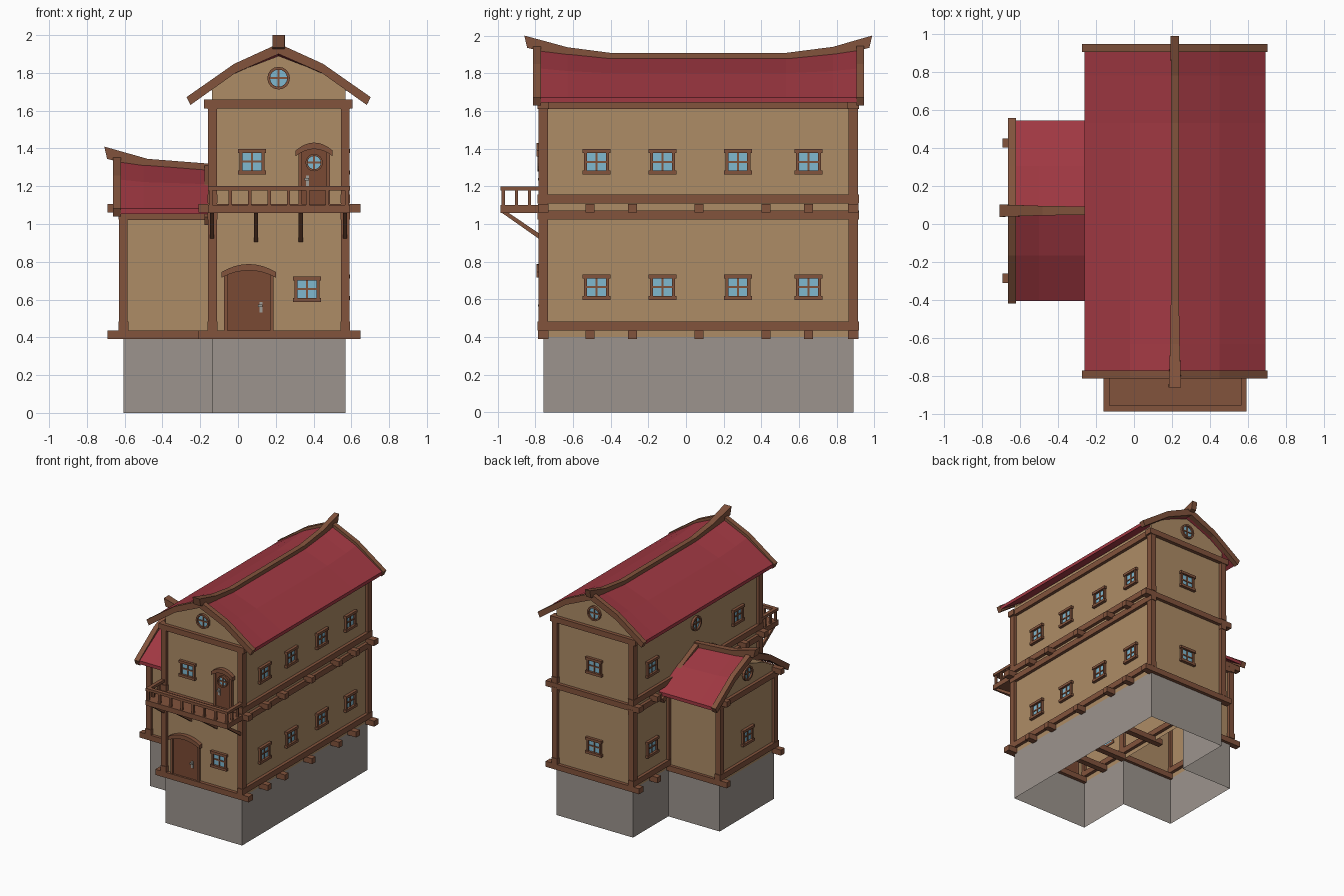
import bpy, bmesh, math
from mathutils import Matrix, Vector

if "Cube" in bpy.data.objects:
    bpy.data.objects.remove(bpy.data.objects["Cube"])

def lin(c):
    c /= 255
    return c / 12.92 if c < 0.04045 else ((c + 0.055) / 1.055) ** 2.4

def mat(name, r, g, b):
    m = bpy.data.materials.new(name)
    m.diffuse_color = (lin(r), lin(g), lin(b), 1)
    m.use_nodes = True
    m.node_tree.nodes["Principled BSDF"].inputs["Base Color"].default_value = m.diffuse_color
    return m

TIMBER = mat("timber_brown", 130, 83, 60)
DOOR = mat("door_brown", 122, 74, 52)
PLASTER = mat("plaster_tan", 174, 140, 102)
RED = mat("roof_red", 160, 56, 66)
STONE = mat("stone_grey", 156, 148, 141)
GLASS = mat("glass_blue", 128, 184, 208)
METAL = mat("handle_grey", 160, 158, 152)

parts = {}
def part(name, m):
    parts[name] = (bmesh.new(), m)
    return name

T = lambda x, y, z: Matrix.Translation((x, y, z))
RZ = lambda d: Matrix.Rotation(math.radians(d), 4, 'Z')
I = Matrix.Identity(4)

def box(p, lo, hi, M=I):
    c = [(a + b) / 2 for a, b in zip(lo, hi)]
    s = [abs(b - a) for a, b in zip(lo, hi)]
    bmesh.ops.create_cube(parts[p][0], size=1, matrix=M @ T(*c) @ Matrix.Diagonal((*s, 1)))

def loft(p, rings, M=I, wrap=True, caps=(True, True)):
    bm = parts[p][0]
    R = [[bm.verts.new(M @ Vector(v)) for v in r] for r in rings]
    n = len(R[0])
    faces = []
    for a, b in zip(R, R[1:]):
        for i in range(n if wrap else n - 1):
            j = (i + 1) % n
            faces.append(bm.faces.new((a[i], a[j], b[j], b[i])))
    if caps[0]:
        faces.append(bm.faces.new(R[0][::-1]))
    if caps[1]:
        faces.append(bm.faces.new(R[-1]))
    bmesh.ops.recalc_face_normals(bm, faces=faces)

def prism(p, pts, y0, y1, M=I):
    loft(p, [[(u, y, z) for u, z in pts] for y in (y0, y1)], M)

# ---- main dimensions
X0, X1, Y0, Y1 = -0.135, 0.568, -0.757, 0.888
WX, WY0, WY1 = -0.607, -0.285, 0.425
MAIN, WING = T(0.215, 0, 0), T(0, 0.07, -0.59) @ RZ(-90)

for n, m in (("stone_base", STONE), ("walls", PLASTER), ("beams", TIMBER), ("posts", TIMBER),
             ("roof_tiles", RED), ("barge_boards", TIMBER), ("ridge_beams", TIMBER),
             ("window_frames", TIMBER), ("window_glass", GLASS), ("doors", DOOR),
             ("door_frames", TIMBER), ("door_handles", METAL), ("balcony", TIMBER)):
    part(n, m)

# ---- stone base, an open L shaped shell
L = [(X0, Y0), (X1, Y0), (X1, Y1), (X0, Y1), (X0, WY1), (WX, WY1), (WX, WY0), (X0, WY0)]
loft("stone_base", [[(x, y, z) for x, y in L] for z in (0, 0.4)], caps=(False, False))

# ---- plaster walls with gables, open below
def walls(v0, v1, zb, M, caps):
    prof = [(-.353, zb), (-.353, 1.72), (-.235, 1.8), (0, 1.89), (.235, 1.8), (.353, 1.72), (.353, zb)]
    half = [(0 if u == 0 else u, z) for u, z in prof]
    loft("walls", [[(u, v, z) for u, z in half] for v in (v0, v1)], M, False, caps)
# the main ridge sags, so its side walls stay below the tiles
for a, b, c in ((Y0, Y0 + .02, (True, False)), (Y1 - .02, Y1, (False, True))):
    walls(a, b, 0.4, MAIN, c)
for x in (X0, X1):
    loft("walls", [[(x, y, 0.4), (x, y, 1.7)] for y in (Y0 + .02, Y1 - .02)], I, False, (False, False))
loft("walls", [[(u, v, z) for u, z in ((-.355, .99), (-.355, 1.7), (-.235, 1.77), (0, 1.85),
     (.235, 1.77), (.355, 1.7), (.355, .99))] for v in (WX, X0)], WING, False, (True, False))

# ---- sagging tiled roofs
def roof(stations, M):
    rings = []
    for v, apex, kink in stations:
        top = [(-.475, 1.672), (-.235, kink), (0, apex), (.235, kink), (.475, 1.672)]
        rings.append([(u, v, z) for u, z in top] + [(u, v, z - .028) for u, z in top[::-1]])
    loft("roof_tiles", rings, M)
roof([(-.775, 1.93, 1.825), (-.63, 1.91, 1.812), (-.4, 1.885, 1.80), (.53, 1.885, 1.80),
      (.78, 1.91, 1.812), (.91, 1.93, 1.825)], MAIN)
roof([(-.625, 1.93, 1.825), (-.5, 1.91, 1.812), (X0, 1.88, 1.80)], WING)

def barge(v0, v1, M, dz=0):
    top = [(-.487, 1.672), (-.235, 1.848), (0, 1.955), (.235, 1.848), (.487, 1.672)]
    low = [(-.467, 1.63), (-.228, 1.8), (0, 1.9), (.228, 1.8), (.467, 1.63)]
    prism("barge_boards", [(u, z + dz) for u, z in top + low[::-1]], v0, v1, M)
barge(-.812, -.77, MAIN)
barge(.905, .945, MAIN)
barge(-.662, -.62, WING)
barge(-.178, -.14, WING, -.045)

# ---- upswept ridge beams
def ridge(stations, M):
    loft("ridge_beams", [[(-w / 2, v, z), (w / 2, v, z), (w / 2, v + t, z - h), (-w / 2, v + t, z - h)]
                         for v, z, w, h, t in stations], M)
ridge([(-.858, 2.0, .065, .065, .015), (-.63, 1.938, .05, .055, 0), (-.4, 1.908, .043, .05, 0),
       (.53, 1.908, .043, .05, 0), (.78, 1.94, .043, .055, 0), (.988, 2.0, .045, .065, -.015)], MAIN)
ridge([(-.708, 2.0, .065, .065, .015), (-.48, 1.935, .05, .055, 0), (X0, 1.908, .04, .05, 0)], WING)

# ---- floor beams across the house
for y in (Y0, -.51, WY0, .07, WY1, .65, Y1):
    w = .028 if y in (Y0, Y1) else .024
    long = y in (WY0, WY1)
    for z in (.39, 1.06):
        box("beams", (-.69 if long else -.21, y - w, z), (.648, y + w, z + .046))
# side sills, floor bands and wall plates
for x in (X0, X1):
    for z in (.436, 1.025, 1.11, 1.61):
        box("beams", (x - .026, Y0 - .03, z), (x + .026, Y1 + .03, z + .047))
for y in (Y0, Y1):
    box("beams", (-.18, y - .03, 1.612), (.605, y + .03, 1.658))
for z in (.436, 1.025):
    box("beams", (WX - .026, WY0 - .03, z), (WX + .026, WY1 + .03, z + .047))
for y in (WY0, WY1):
    box("beams", (WX, y - .026, 1.02), (X0, y + .026, 1.062))

# ---- corner posts
for x in (X0, X1):
    for y in (Y0, Y1):
        box("posts", (x - .023, y - .025, .43), (x + .023, y + .025, 1.62))
for x in (WX, X0):
    for y in (WY0, WY1):
        box("posts", (x - .023, y - .023, .43), (x + .023, y + .023, 1.06))

# ---- windows, built facing -y and then turned
def window(M):
    box("window_glass", (-.055, -.005, -.05), (.055, .005, .05), M)
    for s in (-1, 1):
        box("window_frames", (s * .05, -.018, -.05), (s * .066, .005, .05), M)
        box("window_frames", (-.074, -.024, s * .046), (.074, .005, s * .067), M)
    box("window_frames", (-.005, -.011, -.05), (.005, 0, .05), M)
    box("window_frames", (-.055, -.011, -.005), (.055, 0, .005), M)

def round_window(M, r=.06, n=16):
    c = [(math.cos(2 * math.pi * i / n), math.sin(2 * math.pi * i / n)) for i in range(n + 1)]
    k = r * .76
    prism("window_glass", [(a * k, b * k) for a, b in c[:n]], -.006, .004, M)
    ring = lambda i: [(c[i][0] * q, y, c[i][1] * q) for q, y in ((k, -.02), (r, -.02), (r, .004), (k, .004))]
    loft("window_frames", [ring(i) for i in range(n + 1)], M, True, (False, False))
    box("window_frames", (-.005, -.012, -k), (.005, 0, k), M)
    box("window_frames", (-k, -.012, -.005), (k, 0, .005), M)

window(T(.365, Y0, .655))
window(T(.075, Y0, 1.33))
for z in (.665, 1.33):
    window(T(.215, Y1, z) @ RZ(180))
    for y in (-.475, -.125, .275, .65):
        window(T(X1, y, z) @ RZ(90))
    for y in (-.475, .65):
        window(T(X0, y, z) @ RZ(-90))
window(T(WX, .07, .665) @ RZ(-90))
round_window(T(.215, Y0, 1.772))
round_window(T(.215, Y1, 1.772) @ RZ(180))
round_window(T(WX, .07, 1.182) @ RZ(-90))
round_window(T(X0, .07, 1.47) @ RZ(-90))

# ---- arched doors
def arc(w, z, h, n=8):
    return [(w * (2 * i / n - 1), z + h * (1 - (2 * i / n - 1) ** 2)) for i in range(n + 1)]

def door(M, w, spring, rise, hx):
    prism("doors", [(-w, 0)] + arc(w, spring, rise) + [(w, 0)], -.012, .01, M)
    for s in (-1, 1):
        box("door_frames", (s * w, -.022, 0), (s * (w + .018), .01, spring), M)
    prism("door_frames", arc(w + .032, spring, rise + .012) +
          arc(w + .032, spring - .03, rise + .008)[::-1], -.035, .01, M)
    box("door_handles", (hx - .009, -.018, .095), (hx + .009, -.01, .15), M)
    box("door_handles", (hx - .016, -.028, .125), (hx + .008, -.018, .137), M)
door(T(.057, Y0, .436), .112, .31, .03, .065)
door(T(.403, Y0, 1.106), .066, .283, .03, -.035)
round_window(T(.403, Y0 - .01, 1.325), .046)

# ---- balcony with railing and braces
BX0, BX1, BY = -.16, .592, -.985
box("balcony", (BX0, BY, 1.058), (BX1, Y0, 1.1))
box("balcony", (BX0, BY, 1.178), (BX1, BY + .032, 1.2))
for x in (BX0, BX1 - .03):
    box("balcony", (x, BY, 1.178), (x + .03, Y0, 1.2))
    for y in (-.9, -.83):
        box("balcony", (x + .007, y - .008, 1.09), (x + .023, y + .008, 1.18))
for i in range(8):
    x = BX0 + .016 + i * (BX1 - BX0 - .032) / 7
    box("balcony", (x - .009, BY + .007, 1.09), (x + .009, BY + .025, 1.18))
for x in (-.138, .095, .332, .566):
    prism("balcony", [(-.975, 1.058), (-.94, 1.058), (Y0, .935), (Y0, .905)], -.011, .011, T(x, 0, 0) @ RZ(90))

# ---- write the objects
for name, (bm, m) in parts.items():
    me = bpy.data.meshes.new(name)
    bm.to_mesh(me)
    bm.free()
    me.materials.append(m)
    bpy.context.scene.collection.objects.link(bpy.data.objects.new(name, me))
